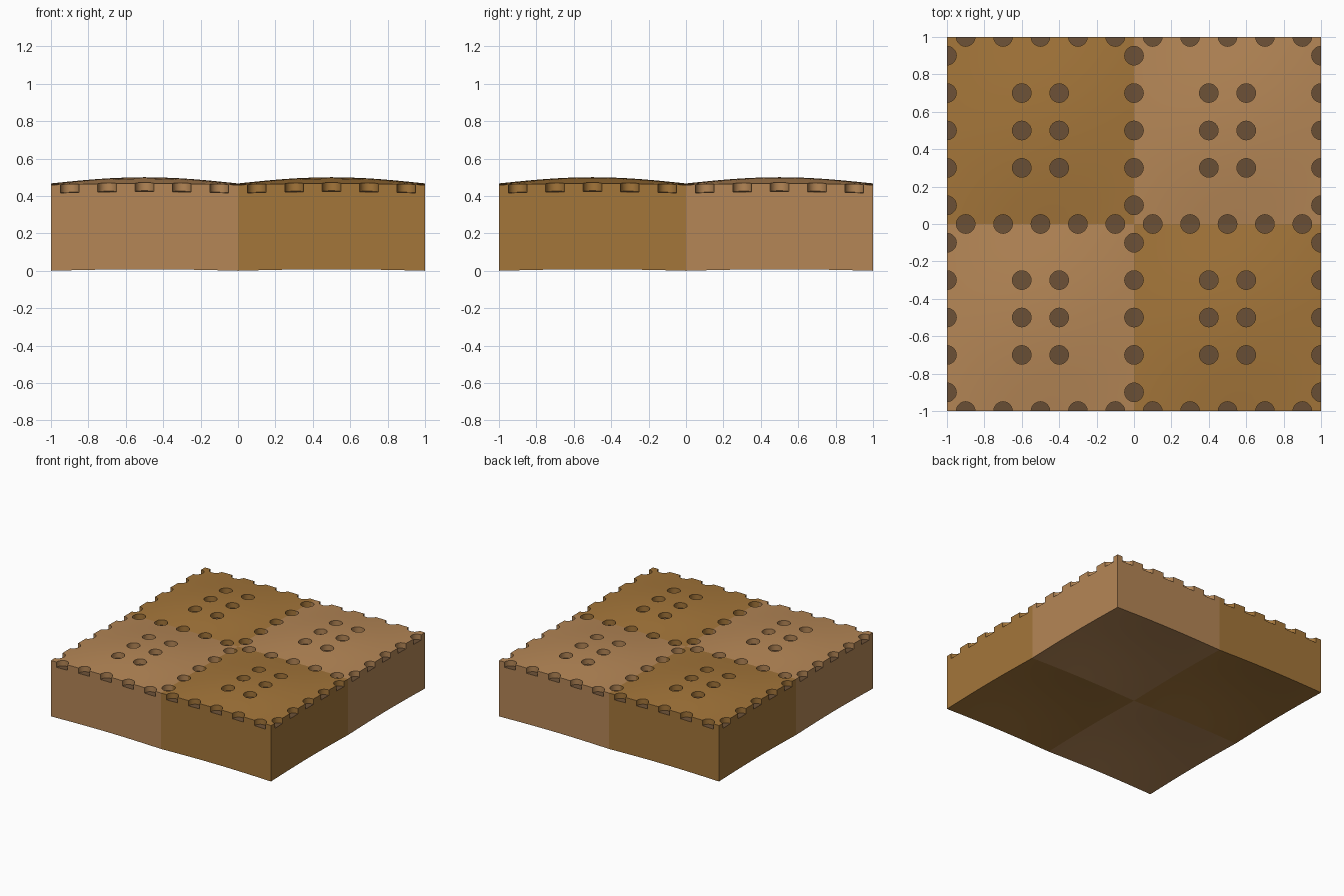
import bpy, bmesh
from math import sin, pi, radians
from mathutils import Matrix

if "Cube" in bpy.data.objects:
    bpy.data.objects.remove(bpy.data.objects["Cube"])

TOP, FLOOR, R = 0.459, 0.415, 0.05


def material(name, rgb):
    m = bpy.data.materials.new(name)
    m.diffuse_color = (*rgb, 1)
    m.use_nodes = True
    m.node_tree.nodes["Principled BSDF"].inputs["Base Color"].default_value = m.diffuse_color
    return m


light = material("light_biscuit", (0.46, 0.24, 0.093))
dark = material("dark_biscuit", (0.37, 0.18, 0.042))
pit = material("pit_floor", (0.147, 0.08, 0.037))


def dome(x, y):
    # gentle cushion-like rise over one unit tile
    u, v = sin(pi * (x + 0.5)), sin(pi * (y + 0.5))
    return 0.008 * (u + v) + 0.025 * u * v


def hole_spots():
    steps = [-0.4, -0.2, 0, 0.2, 0.4]
    spots = [(x, y) for x in (-0.1, 0.1) for y in (-0.2, 0, 0.2)]
    for s in (-0.5, 0.5):
        spots += [(a, s) for a in steps] + [(s, a) for a in steps]
    return spots


# cutter: all round pits of one tile
bm = bmesh.new()
for x, y in hole_spots():
    bmesh.ops.create_cone(bm, cap_ends=True, segments=24, radius1=R, radius2=R,
                          depth=0.2, matrix=Matrix.Translation((x, y, FLOOR + 0.1)))
me = bpy.data.meshes.new("pit_cutter")
bm.to_mesh(me)
bm.free()
cutter = bpy.data.objects.new("pit_cutter", me)
bpy.context.collection.objects.link(cutter)
cutter.hide_render = True


def make_tile(name, cx, cy, mat):
    # flat slab with gridded top and bottom
    bm = bmesh.new()
    bmesh.ops.create_grid(bm, x_segments=24, y_segments=24, size=0.5)
    res = bmesh.ops.extrude_face_region(bm, geom=bm.faces[:])
    for e in res["geom"]:
        if isinstance(e, bmesh.types.BMVert):
            e.co.z = TOP
    bmesh.ops.recalc_face_normals(bm, faces=bm.faces[:])
    me = bpy.data.meshes.new(name)
    bm.to_mesh(me)
    bm.free()
    ob = bpy.data.objects.new(name, me)
    bpy.context.collection.objects.link(ob)

    # cut the pits, then bend the slab into its dome
    mod = ob.modifiers.new("pits", "BOOLEAN")
    mod.operation, mod.solver, mod.object = "DIFFERENCE", "EXACT", cutter
    bpy.context.view_layer.objects.active = ob
    bpy.ops.object.modifier_apply(modifier=mod.name)
    me = ob.data
    me.materials.clear()
    me.materials.append(mat)
    me.materials.append(pit)
    for p in me.polygons:
        p.material_index = int(abs(p.center.z - FLOOR) < 1e-4 and p.normal.z > 0.9)
    for v in me.vertices:
        v.co.z += dome(v.co.x, v.co.y)
    ob.location = (cx, cy, 0)
    bpy.ops.object.select_all(action="DESELECT")
    ob.select_set(True)
    bpy.ops.object.shade_smooth_by_angle(angle=radians(30))


# checkerboard of four tiles
make_tile("tile_front_left", -0.5, -0.5, light)
make_tile("tile_front_right", 0.5, -0.5, dark)
make_tile("tile_back_left", -0.5, 0.5, dark)
make_tile("tile_back_right", 0.5, 0.5, light)
bpy.data.objects.remove(cutter)
